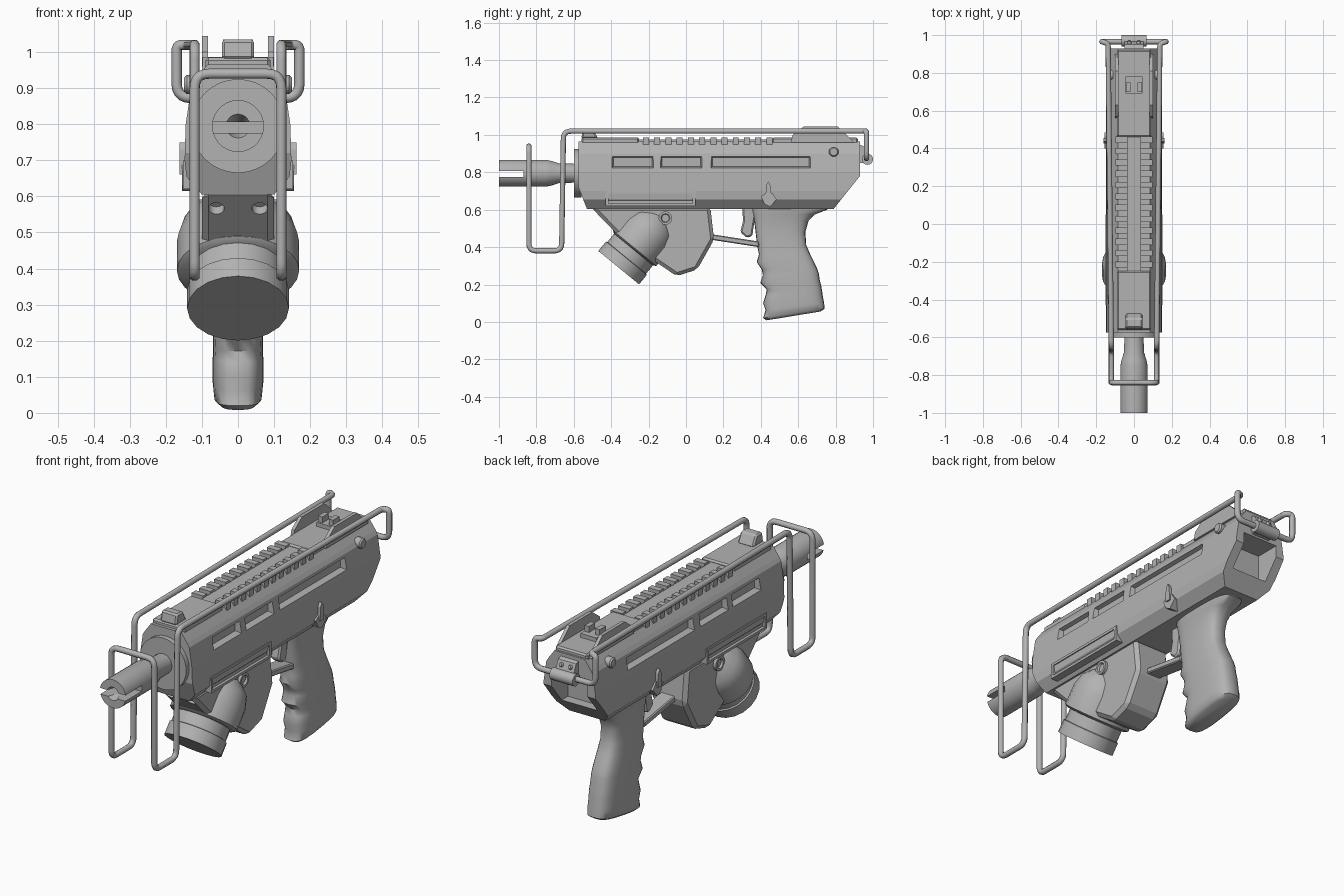
import bpy, bmesh, math
from mathutils import Vector, Matrix

cube = bpy.data.objects.get("Cube")
if cube:
    bpy.data.objects.remove(cube, do_unlink=True)

GREY = (0.45, 0.45, 0.45, 1)
mat = bpy.data.materials.new("matte grey")
mat.use_nodes = True
mat.diffuse_color = GREY
mat.node_tree.nodes["Principled BSDF"].inputs["Base Color"].default_value = GREY


def activate(ob):
    bpy.ops.object.select_all(action='DESELECT')
    ob.select_set(True)
    bpy.context.view_layer.objects.active = ob


def finish(name, bm, smooth=None, bevel=0):
    bmesh.ops.recalc_face_normals(bm, faces=bm.faces)
    me = bpy.data.meshes.new(name)
    bm.to_mesh(me)
    bm.free()
    me.materials.append(mat)
    ob = bpy.data.objects.new(name, me)
    bpy.context.collection.objects.link(ob)
    activate(ob)
    if bevel:
        mod = ob.modifiers.new("edge", 'BEVEL')
        mod.width, mod.segments = bevel, 1
        bpy.ops.object.modifier_apply(modifier=mod.name)
    if smooth:
        bpy.ops.object.shade_smooth_by_angle(angle=math.radians(smooth))
    return ob


def skin(bm, rings):
    """Join closed rings of points with quads and cap both ends."""
    loops = [[bm.verts.new(p) for p in ring] for ring in rings]
    n = len(loops[0])
    for a, b in zip(loops, loops[1:]):
        for i in range(n):
            bm.faces.new((a[i], a[(i + 1) % n], b[(i + 1) % n], b[i]))
    bm.faces.new(loops[0])
    bm.faces.new(loops[-1])


def side_prism(name, pts, x0, x1, bevel=0):
    bm = bmesh.new()
    skin(bm, [[(x, y, z) for y, z in pts] for x in (x0, x1)])
    return finish(name, bm, bevel=bevel)


def box(name, x, y, z, bevel=0):
    return side_prism(name, [(y[0], z[0]), (y[1], z[0]), (y[1], z[1]), (y[0], z[1])], *x, bevel)


def lathe(name, profile, origin, axis, segs=24, widen=1, smooth=35):
    q = Vector(axis).to_track_quat('Z', 'Y')
    bm = bmesh.new()
    rings = []
    for r, t in profile:
        ring = []
        for i in range(segs):
            a = 2 * math.pi * i / segs
            p = Vector(origin) + q @ Vector((r * math.cos(a), r * math.sin(a), t))
            p.x = origin[0] + (p.x - origin[0]) * widen
            ring.append(p)
        rings.append(ring)
    skin(bm, rings)
    return finish(name, bm, smooth)


def cut(ob, cutter):
    cutter.hide_render = True
    mod = ob.modifiers.new("cut", 'BOOLEAN')
    mod.object, mod.operation, mod.solver = cutter, 'DIFFERENCE', 'EXACT'
    activate(ob)
    bpy.ops.object.modifier_apply(modifier=mod.name)
    bpy.data.objects.remove(cutter, do_unlink=True)


def rod(name, corners, radius, bend=0.04):
    """Bent wire with rounded corners."""
    pts = [Vector(corners[0])]
    for a, b, c in zip(corners, corners[1:], corners[2:]):
        a, b, c = Vector(a), Vector(b), Vector(c)
        r = min(bend, (a - b).length * 0.49, (c - b).length * 0.49)
        p, q = b + (a - b).normalized() * r, b + (c - b).normalized() * r
        for i in range(6):
            t = i / 5
            pts.append(p * (1 - t) ** 2 + b * 2 * t * (1 - t) + q * t * t)
    pts.append(Vector(corners[-1]))
    cu = bpy.data.curves.new(name, 'CURVE')
    cu.dimensions, cu.bevel_depth, cu.bevel_resolution, cu.use_fill_caps = '3D', radius, 2, True
    sp = cu.splines.new('POLY')
    sp.points.add(len(pts) - 1)
    for s, p in zip(sp.points, pts):
        s.co = (*p, 1)
    ob = bpy.data.objects.new(name, cu)
    bpy.context.collection.objects.link(ob)
    activate(ob)
    bpy.ops.object.convert(target='MESH')
    ob = bpy.context.object
    ob.data.materials.clear()
    ob.data.materials.append(mat)
    bpy.ops.object.shade_smooth_by_angle(angle=math.radians(50))


# Receiver: a faceted section run lengthwise, then trimmed at both ends
half = [(0.085, 0.965), (0.118, 0.92), (0.13, 0.90), (0.145, 0.80),
        (0.148, 0.70), (0.143, 0.655), (0.10, 0.605)]
section = half + [(-x, z) for x, z in reversed(half)]
bm = bmesh.new()
skin(bm, [[(x, y, z) for x, z in section] for y in (-0.575, 0.93)])
for co, no in (((0, 0.79, 0.605), (0, 0.175, -0.14)), ((0, -0.53, 0.605), (0, -0.115, -0.045))):
    res = bmesh.ops.bisect_plane(bm, geom=bm.verts[:] + bm.edges[:] + bm.faces[:],
                                 plane_co=co, plane_no=no, clear_outer=True)
    bmesh.ops.holes_fill(bm, edges=[e for e in bm.edges if e.is_boundary])
receiver = finish("receiver", bm)

# Recessed side windows with sloping walls
for s in (-1, 1):
    for y0, y1 in ((-0.40, -0.17), (-0.14, 0.09), (0.13, 0.67)):
        bm = bmesh.new()
        skin(bm, [[(s * x, y0 + m, 0.82 + m), (s * x, y1 - m, 0.82 + m),
                   (s * x, y1 - m, 0.89 - m), (s * x, y0 + m, 0.89 - m)]
                  for x, m in ((0.17, -0.005), (0.112, 0.012))])
        cut(receiver, finish("window_cutter", bm))
# Hollow at the rear
cut(receiver, box("rear_cutter", (-0.10, 0.10), (0.80, 1.0), (0.68, 0.84)))

# Top plates and toothed rail
box("front_top_plate", (-0.09, 0.09), (-0.56, -0.25), (0.94, 0.985), 0.008)
box("rear_top_plate", (-0.09, 0.09), (0.46, 0.92), (0.94, 0.985), 0.008)
box("rail_spine", (-0.035, 0.035), (-0.25, 0.46), (0.95, 0.975))
for s in (-1, 1):
    for i in range(12):
        y = -0.23 + i * 0.06
        box("rail_tooth", sorted((s * 0.035, s * 0.098)), (y, y + 0.032), (0.94, 0.986))

# Sights
side_prism("front_sight_base", [(-0.56, 0.98), (-0.47, 0.98), (-0.50, 1.035), (-0.55, 1.035)],
           -0.045, 0.045, 0.008)
box("rear_sight_base", (-0.045, 0.045), (0.69, 0.78), (0.98, 1.005))
for s in (-1, 1):
    box("rear_sight_post", sorted((s * 0.018, s * 0.042)), (0.70, 0.75), (1.0, 1.035))
    side_prism("sight_guard", [(0.56, 0.96), (0.90, 0.96), (0.86, 1.0), (0.81, 1.045), (0.63, 1.045),
                               (0.57, 1.0)], s * 0.083, s * 0.10)

# Side fittings: lower frames, push pins, selector levers, screws
for s in (-1, 1):
    frame = box("lower_side_frame", sorted((s * 0.11, s * 0.152)), (-0.43, 0.05), (0.62, 0.70))
    cut(frame, box("frame_cutter", sorted((s * 0.138, s * 0.2)), (-0.415, 0.035), (0.633, 0.687)))
    lathe("push_pin", [(0.026, 0), (0.026, 0.03), (0.02, 0.037)], (s * 0.112, 0.79, 0.91), (s, 0, 0), 16)
    side_prism("selector_lever", [(0.425, 0.66), (0.455, 0.66), (0.452, 0.73), (0.44, 0.75), (0.428, 0.73)],
               s * 0.14, s * 0.162)
    side_prism("selector_hub", [(0.40, 0.67), (0.43, 0.69), (0.46, 0.69), (0.485, 0.655), (0.45, 0.615),
                                (0.42, 0.63)], s * 0.11, s * 0.155)
    lathe("block_screw", [(0.036, 0), (0.036, 0.025), (0.024, 0.025), (0.02, 0.015)],
          (s * 0.09, -0.11, 0.555), (s, 0, 0), 16)

# Barrel with bore and cross slot
lathe("barrel_collar", [(0.13, 0), (0.13, 0.04)], (0, -0.60, 0.795), (0, 1, 0), 32)
barrel = lathe("barrel", [(0.012, 0.07), (0.033, 0), (0.072, 0), (0.072, 0.25), (0.066, 0.28),
                          (0.053, 0.32), (0.05, 0.42)], (0, -1, 0.795), (0, 1, 0), 28)
cut(barrel, box("slot_cutter", (-0.1, 0.1), (-1.05, -0.87), (0.776, 0.806)))

# Lower block behind the lamp
block = side_prism("lower_block", [(-0.51, 0.615), (-0.36, 0.46), (-0.22, 0.36), (-0.05, 0.245),
                                   (0.06, 0.28), (0.15, 0.44), (0.13, 0.615)], -0.10, 0.10, 0.018)
for s in (-1, 1):
    cut(block, lathe("hole_cutter", [(0.022, 0), (0.022, 0.08)], (s * 0.06, -0.50, 0.53),
                     (0, 0.7, 0.7), 16))

# Lamp, angled down and forward
AIM = (0, 0.634, 0.775)
LAMP = (0, -0.36, 0.29)
lathe("lamp_lens_ring", [(0.141, 0), (0.141, 0.065), (0.134, 0.068), (0.134, 0.15)], LAMP, AIM, 20)
lathe("lamp_housing", [(0.135, 0.125), (0.15, 0.135), (0.15, 0.24), (0.135, 0.30), (0.085, 0.355)],
      LAMP, AIM, 24, 1.13)

# Trigger and guard
side_prism("trigger_guard", [(0.13, 0.47), (0.39, 0.43), (0.39, 0.40), (0.13, 0.44)], -0.04, 0.04, 0.005)
side_prism("trigger", [(0.30, 0.62), (0.38, 0.62), (0.36, 0.50), (0.355, 0.46), (0.325, 0.45),
                       (0.29, 0.48), (0.305, 0.54)], -0.025, 0.025, 0.008)

# Grip: rounded sections as height, front edge, rear edge, half width
GRIP = [(0.005, 0.43, 0.72, 0.05), (0.02, 0.412, 0.742, 0.066), (0.06, 0.425, 0.738, 0.07),
        (0.10, 0.412, 0.732, 0.07), (0.14, 0.425, 0.727, 0.07), (0.17, 0.432, 0.723, 0.069),
        (0.21, 0.397, 0.715, 0.07), (0.25, 0.411, 0.71, 0.068), (0.28, 0.405, 0.702, 0.067),
        (0.32, 0.378, 0.685, 0.066), (0.36, 0.39, 0.665, 0.063), (0.41, 0.38, 0.643, 0.06),
        (0.48, 0.372, 0.638, 0.058), (0.54, 0.365, 0.655, 0.062), (0.575, 0.358, 0.69, 0.068),
        (0.60, 0.352, 0.755, 0.073), (0.62, 0.352, 0.76, 0.073)]
rings = []
for z, y0, y1, w in GRIP:
    ring = []
    for i in range(24):
        a = 2 * math.pi * i / 24
        c, s = math.cos(a), math.sin(a)
        y = (y0 + y1) / 2 + (y1 - y0) / 2 * math.copysign(abs(c) ** 0.65, c)
        lift = 0.055 * (y - 0.41) / 0.33 * max(0, 1 - z / 0.3)
        ring.append((w * math.copysign(abs(s) ** 0.65, s), y, z + lift))
    rings.append(ring)
bm = bmesh.new()
skin(bm, rings)
finish("grip", bm, 50)

# Rear hinge
side_prism("hinge_lug", [(0.92, 0.95), (0.95, 0.94), (0.975, 0.88), (0.96, 0.85), (0.92, 0.85)],
           -0.05, 0.05)
lathe("hinge_barrel", [(0.03, 0), (0.03, 0.13)], (-0.065, 0.97, 0.87), (1, 0, 0), 16)
for x in (-0.025, 0.025):
    lathe("hinge_rivet", [(0.012, 0), (0.008, 0.012)], (x, 0.958, 0.92), (0, 0.92, 0.38), 10)

# Folding wire stock: one bent rod, mirrored across the middle
side = [(0.05, 0.965, 0.873), (0.17, 0.965, 0.873), (0.17, 0.965, 1.02), (0.137, 0.955, 1.02),
        (0.12, -0.655, 1.02), (0.12, -0.665, 0.38), (0.12, -0.84, 0.38), (0.12, -0.84, 0.94)]
rod("wire_stock", side + [(-x, y, z) for x, y, z in reversed(side)], 0.0145)
